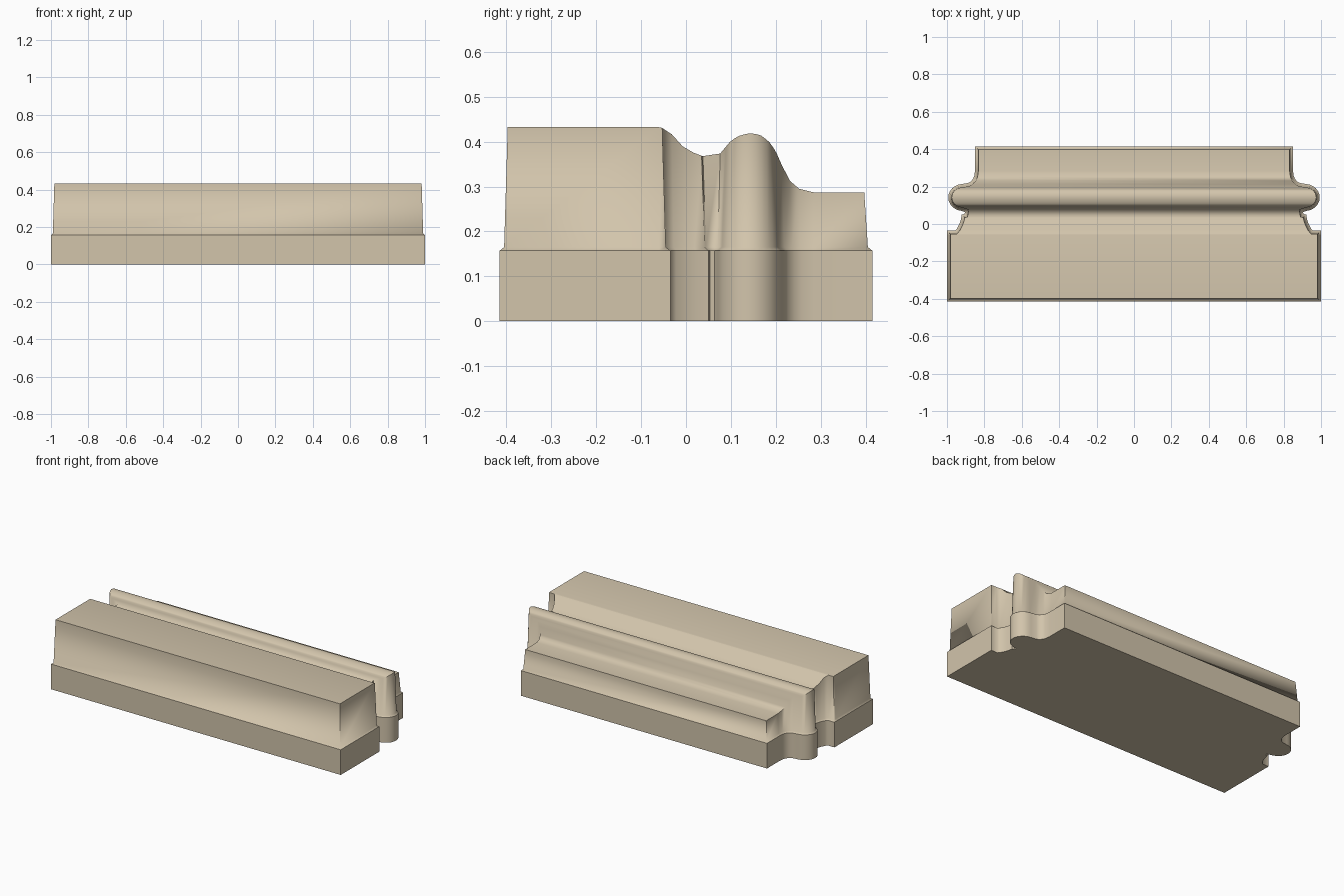
import bpy, bmesh, math
from mathutils import Vector

if "Cube" in bpy.data.objects:
    bpy.data.objects.remove(bpy.data.objects["Cube"])

# Right half of the plan outline, front to back: block, cove, notch, bead, cove, fillet
plan = [(1.0, -0.415), (1.0, -0.06), (1.0, -0.035), (0.955, -0.035), (0.945, -0.022),
        (0.934, 0.0), (0.926, 0.022), (0.921, 0.05), (0.906, 0.053), (0.904, 0.064)]
for i in range(13):
    a = math.radians(-84 + 168 * i / 12)
    plan.append((0.915 + 0.078 * math.cos(a), 0.142 + 0.072 * math.sin(a)))
plan += [(0.888, 0.219), (0.873, 0.227), (0.861, 0.241), (0.854, 0.257),
         (0.85, 0.285), (0.85, 0.415)]

# Height of the moulded top along y
top_profile = [(-0.42, 0.432), (-0.057, 0.432), (-0.045, 0.427), (-0.03, 0.415),
               (-0.01, 0.391), (0.01, 0.378), (0.03, 0.37), (0.05, 0.364), (0.064, 0.363),
               (0.075, 0.372), (0.1, 0.402), (0.12, 0.414), (0.145, 0.419), (0.165, 0.415),
               (0.185, 0.4), (0.2, 0.378), (0.215, 0.344), (0.23, 0.314), (0.245, 0.298),
               (0.265, 0.289), (0.285, 0.287), (0.42, 0.286)]


def top_height(y):
    for (y0, z0), (y1, z1) in zip(top_profile, top_profile[1:]):
        if y <= y1:
            return z0 + (z1 - z0) * (y - y0) / (y1 - y0)
    return top_profile[-1][1]


def inset(points, d):
    """Move the half outline inward by d with mitred corners, keeping y in order."""
    path = [Vector((0, points[0][1]))] + [Vector(p) for p in points] + [Vector((0, points[-1][1]))]
    result, last_y = [], -9
    for a, b, c in zip(path, path[1:], path[2:]):
        u, v = (b - a).normalized(), (c - b).normalized()
        n1, n2 = Vector((-u.y, u.x)), Vector((-v.y, v.x))
        p = b + (n1 + n2) * d / max(1 + n1.dot(n2), 0.5)
        last_y = max(last_y + 0.0002, p.y)
        result.append((p.x, last_y))
    return result


LIP = 0.157
bm = bmesh.new()


def ring(points, height):
    right = [bm.verts.new((x, y, height(y))) for x, y in points]
    left = [bm.verts.new((-x, y, height(y))) for x, y in points]
    return right + left[::-1]


# Base plinth, chamfered lip and slightly tapered upper body
rings = [ring(plan, lambda y: 0.0),
         ring(plan, lambda y: LIP),
         ring(inset(plan, 0.01), lambda y: 0.165),
         ring(inset(plan, 0.018), top_height)]
n = len(rings[0])
for low, high in zip(rings, rings[1:]):
    for i in range(n):
        j = (i + 1) % n
        bm.faces.new((low[i], low[j], high[j], high[i]))

# Flat underside and moulded top running from end to end
bm.faces.new(rings[0][::-1])
top = rings[-1]
for i in range(n // 2 - 1):
    bm.faces.new((top[i], top[i + 1], top[n - 2 - i], top[n - 1 - i]))
bmesh.ops.recalc_face_normals(bm, faces=bm.faces)

# Smooth curves, crisp corners and a crisp plinth edge
for f in bm.faces:
    f.smooth = True
for e in bm.edges:
    on_lip = all(abs(v.co.z - LIP) < 1e-4 for v in e.verts)
    e.smooth = not on_lip and e.calc_face_angle(0) < math.radians(55)

mesh = bpy.data.meshes.new("moulded_block")
bm.to_mesh(mesh)
bm.free()
block = bpy.data.objects.new("moulded_block", mesh)
bpy.context.collection.objects.link(block)

stone = bpy.data.materials.new("tan_stone")
stone.diffuse_color = (0.645, 0.555, 0.41, 1)
stone.use_nodes = True
stone.node_tree.nodes["Principled BSDF"].inputs["Base Color"].default_value = stone.diffuse_color
mesh.materials.append(stone)
